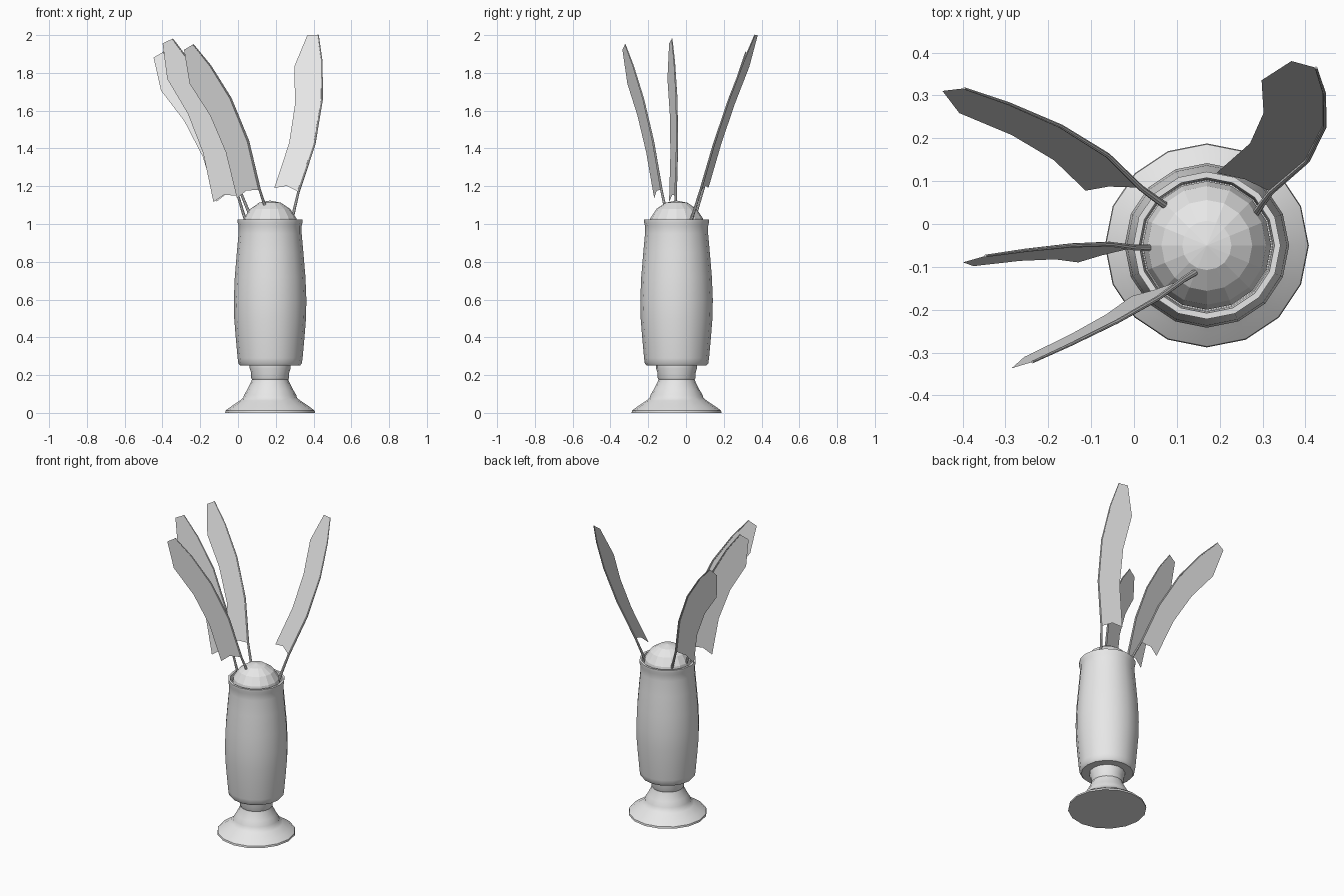
import bpy, bmesh, math
from mathutils import Vector

cube = bpy.data.objects.get("Cube")
if cube:
    bpy.data.objects.remove(cube, do_unlink=True)

CENTRE = Vector((0.17, -0.05, 0))
SIDES = 16

grey = bpy.data.materials.new("light_grey")
grey.use_nodes = True
grey.diffuse_color = (0.8, 0.8, 0.8, 1)
grey.node_tree.nodes["Principled BSDF"].inputs["Base Color"].default_value = (0.8, 0.8, 0.8, 1)


def make_object(name, bm, smooth):
    bmesh.ops.recalc_face_normals(bm, faces=bm.faces)
    mesh = bpy.data.meshes.new(name)
    bm.to_mesh(mesh)
    bm.free()
    mesh.materials.append(grey)
    obj = bpy.data.objects.new(name, mesh)
    bpy.context.collection.objects.link(obj)
    if smooth:
        bpy.ops.object.select_all(action="DESELECT")
        obj.select_set(True)
        bpy.context.view_layer.objects.active = obj
        bpy.ops.object.shade_smooth_by_angle(angle=math.radians(35))
    return obj


def bridge(bm, rings):
    for a, b in zip(rings, rings[1:]):
        n = len(a)
        for i in range(n):
            bm.faces.new((a[i], a[(i + 1) % n], b[(i + 1) % n], b[i]))


# Turned vase: foot, neck, belly, rim and inner wall
profile = [(0.238, 0), (0.236, 0.012), (0.205, 0.035), (0.16, 0.065), (0.142, 0.08),
           (0.138, 0.095), (0.12, 0.125), (0.1, 0.165), (0.096, 0.178), (0.1, 0.185),
           (0.1, 0.21), (0.108, 0.235), (0.108, 0.25), (0.158, 0.25), (0.168, 0.262),
           (0.172, 0.29), (0.182, 0.4), (0.19, 0.5), (0.192, 0.6), (0.187, 0.72),
           (0.176, 0.85), (0.167, 0.95), (0.167, 0.99), (0.172, 1.008), (0.172, 1.024),
           (0.158, 1.024), (0.154, 1.0), (0.152, 0.93)]
bm = bmesh.new()
rings = []
for r, z in profile:
    angles = [math.tau * i / SIDES for i in range(SIDES)]
    rings.append([bm.verts.new(CENTRE + Vector((r * math.cos(a), r * math.sin(a), z)))
                  for a in angles])
bridge(bm, rings)
bm.faces.new(rings[0])
bm.faces.new(rings[-1])
make_object("vase", bm, True)

# Faceted ball resting in the mouth
bm = bmesh.new()
bmesh.ops.create_uvsphere(bm, u_segments=SIDES, v_segments=8, radius=0.15)
bmesh.ops.translate(bm, verts=bm.verts, vec=CENTRE + Vector((0, 0, 0.974)))
make_object("ball", bm, False)

# Feather outline as (along, across): quill path and the opposite vane edge
QUILL = [(-0.2, 0.012), (-0.1, 0.007), (0, 0), (0.275, -0.045), (0.535, -0.046),
         (0.75, -0.01), (0.9, 0.035)]
OUTER = [(0.014, 0.138), (0.275, 0.097), (0.5, 0.1), (0.71, 0.139), (0.895, 0.095)]
NOTCH = (0.03, 0.07)


def feather(name, root, along, across, scale):
    root, u = Vector(root), Vector(along).normalized()
    v = Vector(across)
    v = (v - u * v.dot(u)).normalized()
    w = u.cross(v)

    def place(p):
        return root + (u * p[0] + v * p[1]) * scale

    # Flat vane on one side of the quill
    bm = bmesh.new()
    inner = [bm.verts.new(place(p)) for p in QUILL[2:]]
    outer = [bm.verts.new(place(p)) for p in OUTER]
    notch = bm.verts.new(place(NOTCH))
    bm.faces.new((inner[0], inner[1], outer[1], outer[0], notch))
    for i in range(1, 4):
        bm.faces.new((inner[i], inner[i + 1], outer[i + 1], outer[i]))
    make_object(name + "_vane", bm, False)

    # Tapering quill
    bm = bmesh.new()
    rings = []
    for i, p in enumerate(QUILL):
        r = 0.009 - 0.001 * i
        rings.append([bm.verts.new(place(p) + (v * math.cos(a) + w * math.sin(a)) * r)
                      for a in (math.tau * k / 8 for k in range(8))])
    bridge(bm, rings)
    bm.faces.new(rings[0])
    bm.faces.new(rings[-1])
    make_object(name + "_quill", bm, True)


feather("left_feather", (0.32, 0.075, 1.17), (0.155, 0.315, 0.935), (-0.957, 0.286, 0.045), 0.985)
feather("back_feather", (0.015, 0.085, 1.165), (-0.43, 0.265, 0.86), (-0.88, -0.08, -0.42), 0.98)
feather("right_feather", (0, -0.055, 1.15), (-0.35, -0.012, 0.937), (-0.9, -0.25, -0.36), 1.0)
feather("front_feather", (0.115, -0.13, 1.18), (-0.372, -0.211, 0.904), (-0.87, -0.268, -0.42), 0.965)
